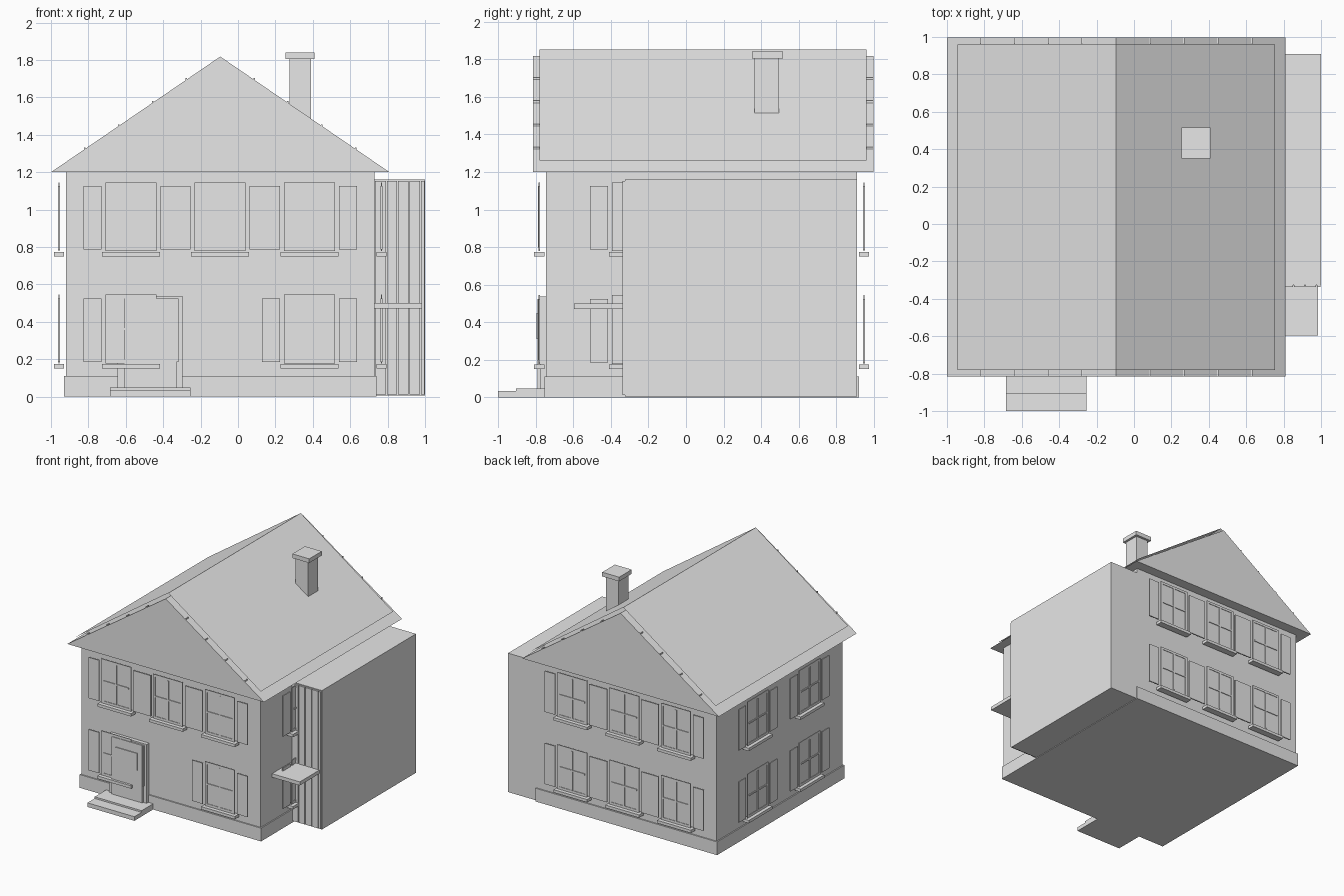
import bpy, bmesh

if "Cube" in bpy.data.objects:
    bpy.data.objects.remove(bpy.data.objects["Cube"], do_unlink=True)

grey = bpy.data.materials.new("plain grey")
grey.use_nodes = True
COLOUR = (0.8, 0.8, 0.8, 1)
grey.diffuse_color = COLOUR
grey.node_tree.nodes["Principled BSDF"].inputs["Base Color"].default_value = COLOUR


def finish(name, bm):
    mesh = bpy.data.meshes.new(name)
    bm.to_mesh(mesh)
    bm.free()
    mesh.materials.append(grey)
    obj = bpy.data.objects.new(name, mesh)
    bpy.context.scene.collection.objects.link(obj)
    return obj


def boxes(name, spans):
    """One object from boxes given as (x0, x1, y0, y1, z0, z1)."""
    bm = bmesh.new()
    for x0, x1, y0, y1, z0, z1 in spans:
        new = bmesh.ops.create_cube(bm, size=1)["verts"]
        bmesh.ops.scale(bm, vec=(x1 - x0, y1 - y0, z1 - z0), verts=new)
        bmesh.ops.translate(bm, vec=((x0 + x1) / 2, (y0 + y1) / 2, (z0 + z1) / 2), verts=new)
    return finish(name, bm)


# Main walls
LEFT, RIGHT, FRONT, BACK, EAVE = -0.92, 0.73, -0.744, 0.91, 1.2
boxes("walls", [(LEFT, RIGHT, FRONT, BACK, 0.005, EAVE)])
boxes("plinth", [(LEFT - 0.01, RIGHT + 0.01, FRONT - 0.01, BACK + 0.01, 0, 0.11)])

# Solid gable roof
MID, HALF, RIDGE = -0.095, 0.905, 1.818
Y0, Y1 = -0.815, 0.997
bm = bmesh.new()
gable = bm.faces.new([bm.verts.new(p) for p in (
    (MID - HALF, Y0, EAVE), (MID + HALF, Y0, EAVE), (MID, Y0, RIDGE))])
back = bmesh.ops.extrude_face_region(bm, geom=[gable])["geom"]
bmesh.ops.translate(bm, vec=(0, Y1 - Y0, 0),
                    verts=[v for v in back if isinstance(v, bmesh.types.BMVert)])
bmesh.ops.recalc_face_normals(bm, faces=bm.faces)
finish("roof", bm)

# Roof covering: two thin sheets meeting at the ridge
bm = bmesh.new()
rows = [[bm.verts.new((x, y, z)) for x, z in
         ((MID - 0.85, 1.26), (MID, 1.852), (MID + 0.85, 1.26))] for y in (-0.78, 0.96)]
for i in range(2):
    bm.faces.new((rows[0][i], rows[0][i + 1], rows[1][i + 1], rows[1][i]))
finish("roof_covering", bm)

# Small battens across the gable edges
battens = []
for side in (-1, 1):
    for k in range(1, 5):
        x = MID + side * HALF * (1 - k / 5)
        z = EAVE + (RIDGE - EAVE) * k / 5
        for y in (Y0, Y1 - 0.035):
            battens.append((x - 0.004, x + 0.004, y, y + 0.035, z - 0.005, z + 0.009))
boxes("gable_battens", battens)

# Chimney
boxes("chimney", [(0.275, 0.39, 0.365, 0.495, 1.4, 1.81)])
boxes("chimney_cap", [(0.255, 0.41, 0.35, 0.515, 1.805, 1.84)])

# Side extension with a planked front and a canopy
boxes("extension", [(RIGHT, 1, -0.325, BACK, 0.005, 1.16)])
edges = (0.73, 0.793, 0.853, 0.915, 0.975, 1.0)
boxes("extension_planks", [(a + 0.003, b - 0.003, -0.338, -0.325, 0.012, 1.152)
                           for a, b in zip(edges, edges[1:])])
boxes("canopy", [(RIGHT, 0.985, -0.595, -0.33, 0.47, 0.5)])


# Windows are laid out as (along wall, out from wall, up)
def place(wall, span):
    u0, u1, o0, o1, z0, z1 = span
    if wall == "front":
        return (u0, u1, FRONT - o1, FRONT - o0, z0, z1)
    if wall == "back":
        return (u0, u1, BACK + o0, BACK + o1, z0, z1)
    if wall == "left":
        return (RIGHT + o0, RIGHT + o1, u0, u1, z0, z1)
    return (LEFT - o1, LEFT - o0, u0, u1, z0, z1)


def window_row(wall, label, centres, base):
    frames, panes, bars, sills, shutters = [], [], [], [], []
    w, h, t = 0.137, 0.367, 0.02
    top = base + h
    for c in centres:
        for s in (-1, 1):
            a, b = sorted((c + s * w, c + s * (w - t)))
            frames.append((a, b, 0.034, 0.041, base, top))
        frames += [(c - w + t, c + w - t, 0.034, 0.041, z, z + t) for z in (base, top - t)]
        panes.append((c - w + t, c + w - t, 0.035, 0.037, base + t, top - t))
        bars.append((c - 0.006, c + 0.006, 0.036, 0.043, base + t, top - t))
        bars.append((c - w + t, c + w - t, 0.036, 0.043, base + h / 2 - 0.006, base + h / 2 + 0.006))
        sills.append((c - 0.155, c + 0.155, 0.01, 0.065, base - 0.028, base - 0.004))
        # Neighbouring windows share the shutter between them
        for a, b in ((c - 0.254, c - 0.158), (c + 0.158, c + 0.254)):
            if shutters and shutters[-1][1] > a:
                a = shutters.pop()[0]
            shutters.append((a, b, 0.033, 0.042, base + 0.008, top - 0.02))
    for part, spans in (("frames", frames), ("panes", panes), ("glazing_bars", bars),
                        ("sills", sills), ("shutters", shutters)):
        boxes(f"{wall}_{label}_{part}", [place(wall, s) for s in spans])


THREE = (-0.572, -0.096, 0.382)
LAYOUT = {"front": (THREE, (THREE[0], THREE[2])), "back": (THREE, THREE),
          "left": ((-0.256,), (-0.256,)), "right": ((-0.256, 0.426), (-0.256, 0.426))}
for wall, (upper, lower) in LAYOUT.items():
    window_row(wall, "upper", upper, 0.778)
    window_row(wall, "lower", lower, 0.178)

# Front door and steps
boxes("door_frame", [(-0.644, -0.297, -0.776, FRONT, 0.04, 0.537)])
boxes("door", [(-0.61, -0.328, -0.79, -0.775, 0.045, 0.525)])
boxes("door_window", [(-0.57, -0.37, -0.797, -0.789, 0.31, 0.45)])
boxes("lower_step", [(-0.685, -0.253, -1, FRONT, 0, 0.034)])
boxes("upper_step", [(-0.685, -0.253, -0.905, FRONT, 0.034, 0.048)])
